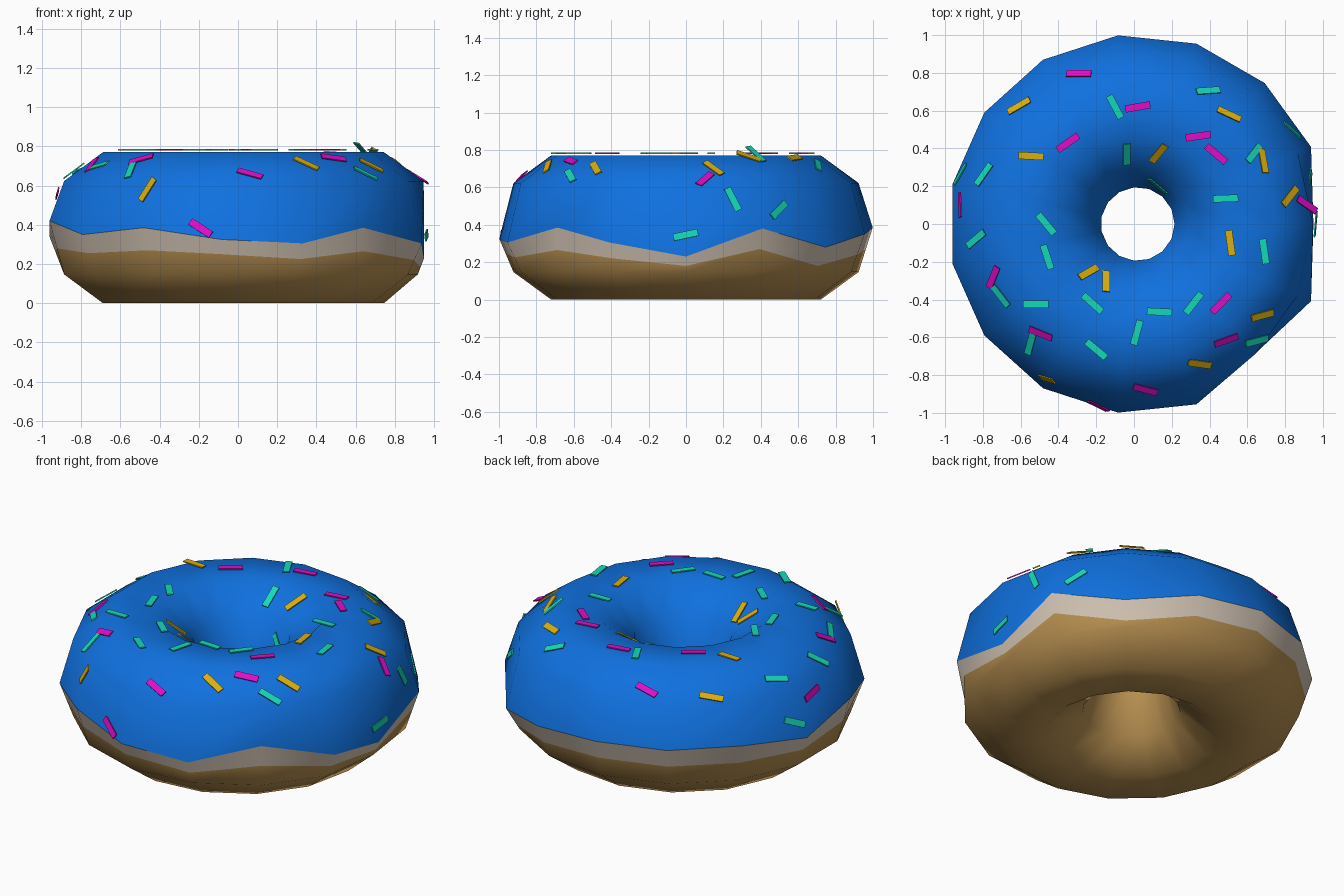
import bpy, math
from mathutils import Vector, Matrix
from mathutils.bvhtree import BVHTree

if "Cube" in bpy.data.objects:
    bpy.data.objects.remove(bpy.data.objects["Cube"])

N, CX, RMAJ, RMIN, ZMID = 15, 0.02, 0.6, 0.405, 0.385


def material(name, rgb):
    m = bpy.data.materials.new(name)
    m.diffuse_color = (*rgb, 1)
    m.use_nodes = True
    m.node_tree.nodes["Principled BSDF"].inputs["Base Color"].default_value = m.diffuse_color
    return m


BLUE = material("blue icing", (0.005, 0.165, 0.74))
BROWN = material("brown dough", (0.50, 0.29, 0.085))
CREAM = material("cream dough", (0.68, 0.58, 0.48))
TEAL = material("teal", (0.008, 0.68, 0.49))
YELLOW = material("yellow", (0.70, 0.43, 0.004))
MAGENTA = material("magenta", (0.74, 0.004, 0.58))

# wavy heights per 24 degree column: lower icing edge and lower cream edge
ICING_Z = [.23, .38, .28, .35, .385, .385, .39, .34, .42, .35, .385, .325, .305, .385, .305]
CREAM_Z = [.18, .27, .18, .24, .27, .27, .27, .255, .28, .255, .27, .25, .225, .265, .22]


def at(k, r, z):
    a = 2 * math.pi * k / N
    return (CX + r * math.cos(a), r * math.sin(a), z)


def ring(deg):
    t = math.radians(deg)
    r, z = RMAJ + RMIN * math.cos(t), ZMID + RMIN * math.sin(t)
    return [at(k, r - (0.03 if deg == 324 and k == 0 else 0), max(z, 0)) for k in range(N)]


def edge_r(k):
    return {0: 0.93, 13: 0.925}.get(k, 1.004)


def shell(name, rows, mats):
    verts = [v for row in rows for v in row]
    faces = [(i * N + k, i * N + (k + 1) % N, (i + 1) * N + (k + 1) % N, (i + 1) * N + k)
             for i in range(len(rows) - 1) for k in range(N)]
    me = bpy.data.meshes.new(name)
    me.from_pydata(verts, [], faces)
    for m in mats:
        me.materials.append(m)
    for p in me.polygons:
        p.use_smooth = True
    ob = bpy.data.objects.new(name, me)
    bpy.context.collection.objects.link(ob)
    return ob, verts, faces


icing_edge = [at(k, edge_r(k), ICING_Z[k]) for k in range(N)]
low_z = ZMID + RMIN * math.sin(math.radians(324))
low_r = RMAJ + RMIN * math.cos(math.radians(324))
cream_edge = []
for k in range(N):
    f = (CREAM_Z[k] - low_z) / (ICING_Z[k] - low_z)
    r0 = low_r - (0.03 if k == 0 else 0)
    cream_edge.append(at(k, r0 + f * (edge_r(k) - r0), CREAM_Z[k]))

# dough: brown underside, cream band as its last row of faces
dough, _, _ = shell("dough", [ring(d) for d in (180, 216, 252, 288, 324)]
                    + [cream_edge, icing_edge], [BROWN, CREAM])
for p in dough.data.polygons:
    p.material_index = 1 if p.index >= 5 * N else 0

# icing: upper half down into the hole
icing, iv, iface = shell("icing", [icing_edge] + [ring(d) for d in (36, 72, 108, 144, 180)], [BLUE])
tree = BVHTree.FromPolygons([Vector(v) for v in iv], iface)


def strip(point, normal, direction, verts, faces):
    """thin flat box lying on the icing"""
    u = (direction - normal * direction.dot(normal)).normalized()
    v = normal.cross(u)
    b = len(verts)
    for h in (0.009, 0.016):
        for s, t in ((-1, -1), (1, -1), (1, 1), (-1, 1)):
            verts.append(point + u * s * 0.067 + v * t * 0.019 + normal * h)
    faces += [tuple(b + i for i in f) for f in ((3, 2, 1, 0), (4, 5, 6, 7), (0, 1, 5, 4),
                                                (1, 2, 6, 5), (2, 3, 7, 6), (3, 0, 4, 7))]


def sprinkles(name, mat, tops, sides):
    verts, faces = [], []
    for x, y, a in tops:
        p, n, _, _ = tree.ray_cast(Vector((x, y, 2)), Vector((0, 0, -1)))
        if p is None:
            p, n, _, _ = tree.find_nearest(Vector((x, y, 0.5)))
        a = math.radians(a)
        d = Vector((math.cos(a), math.sin(a), 0))
        # keep the heading as seen from above
        d.z = -(n.x * d.x + n.y * d.y) / max(n.z, 0.15)
        strip(p, n, d, verts, faces)
    for q, d in sides:
        p, n, _, _ = tree.find_nearest(Vector(q))
        strip(p, n, Vector(d), verts, faces)
    me = bpy.data.meshes.new(name)
    me.from_pydata(verts, [], faces)
    me.materials.append(mat)
    bpy.context.collection.objects.link(bpy.data.objects.new(name, me))


# sprinkles: x, y, heading seen from above; then those on the steep side
sprinkles("magenta_sprinkles", MAGENTA, [
    (-.29, .79, 0), (.02, .62, 10), (-.35, .43, 35), (.34, .465, 8), (.435, .37, -40),
    (-.91, .1, -88), (.91, .1, -35), (-.74, -.28, 68), (-.49, -.575, -22),
    (.46, -.42, 45), (.485, -.61, 20), (.06, -.87, -15)],
    [((-.2, -1, .395), (.8, 0, -.55))])
sprinkles("yellow_sprinkles", YELLOW, [
    (-.605, .62, 30), (.5, .575, -25), (-.545, .36, -3), (.13, .38, 50), (.68, .33, -80),
    (.82, .145, 52), (.51, -.1, -82), (-.245, -.26, 30), (-.15, -.31, 90),
    (.675, -.48, 15), (.345, -.735, -8)],
    [((-.46, -.82, .58), (.65, 0, .75))])
sprinkles("teal_sprinkles", TEAL, [
    (-.1, .62, -62), (.39, .7, 4), (.83, .49, -42), (-.04, .375, 90), (.63, .37, 52),
    (-.79, .26, 55), (-.91, .26, 60), (.13, .21, -40), (.485, .135, 2), (-.465, 0, -50),
    (-.83, -.08, 40), (-.46, -.175, -72), (-.7, -.38, -52), (-.52, -.425, 0),
    (-.22, -.42, -42), (.135, -.465, -3), (.315, -.42, 52), (.69, -.145, -82),
    (.015, -.575, 75), (-.2, -.665, -40), (-.545, -.63, 75), (.645, -.615, 15)],
    [((1, 0, .345), (0, 1, .2)), ((.97, .26, .55), (0, .45, -.9))])
